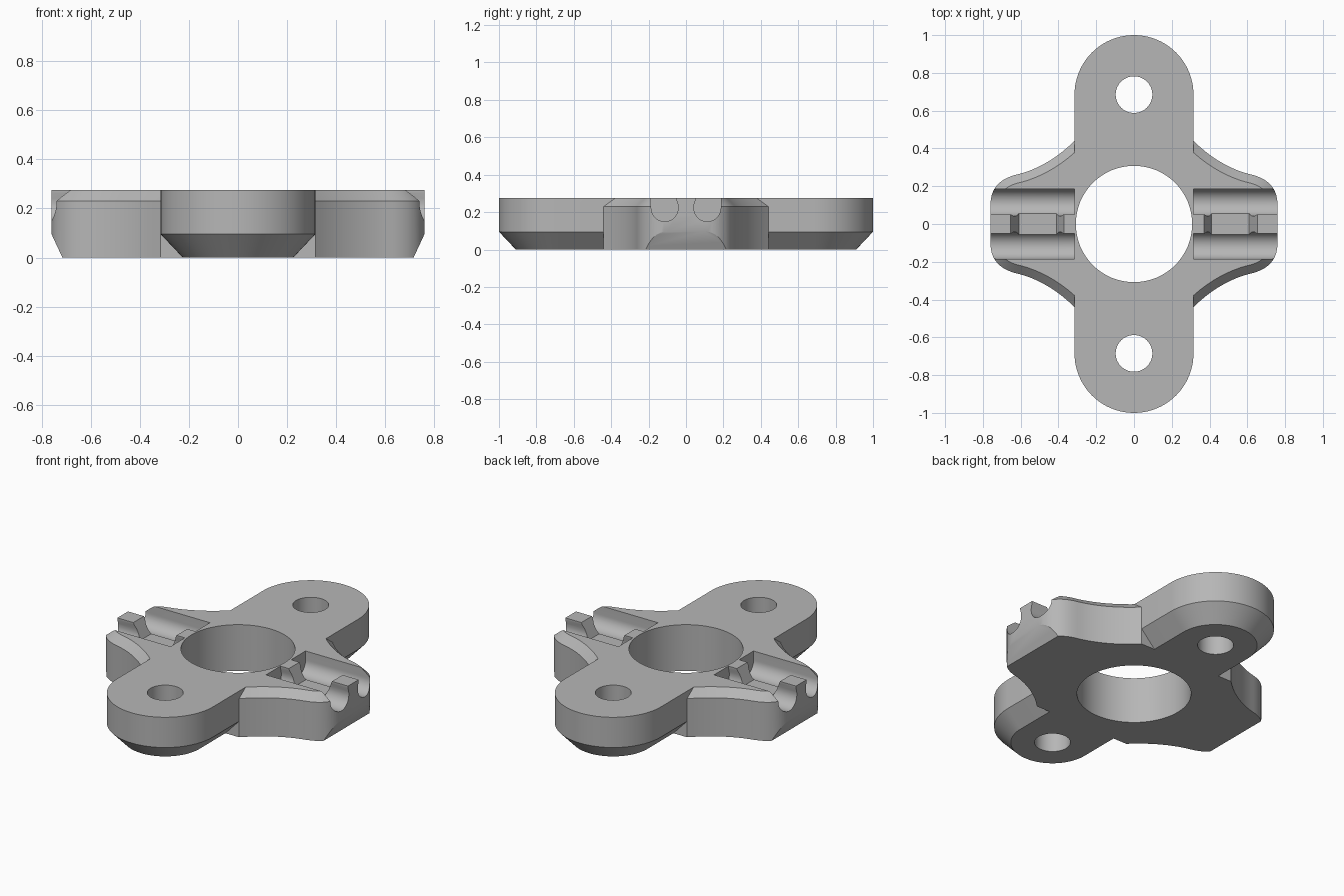
import bpy, bmesh
from math import sin, cos, pi
from mathutils import Vector

if "Cube" in bpy.data.objects:
    bpy.data.objects.remove(bpy.data.objects["Cube"])

TOP = 0.275
grey = bpy.data.materials.new("plain grey")
grey.use_nodes = True
COLOUR = (0.47, 0.47, 0.47, 1)
grey.diffuse_color = COLOUR
grey.node_tree.nodes["Principled BSDF"].inputs["Base Color"].default_value = COLOUR


def loft(name, rings):
    """Closed solid through rings of equal point count, capped at both ends."""
    bm = bmesh.new()
    rows = [[bm.verts.new(p) for p in ring] for ring in rings]
    n = len(rows[0])
    for a, b in zip(rows, rows[1:]):
        for i in range(n):
            j = (i + 1) % n
            bm.faces.new((a[i], a[j], b[j], b[i]))
    bm.faces.new(rows[0][::-1])
    bm.faces.new(rows[-1])
    bmesh.ops.recalc_face_normals(bm, faces=bm.faces)
    mesh = bpy.data.meshes.new(name)
    bm.to_mesh(mesh)
    bm.free()
    mesh.materials.append(grey)
    obj = bpy.data.objects.new(name, mesh)
    bpy.context.collection.objects.link(obj)
    return obj


def combine(target, tool, operation):
    mod = target.modifiers.new(operation, 'BOOLEAN')
    mod.operation, mod.solver, mod.object = operation, 'EXACT', tool
    bpy.context.view_layer.objects.active = target
    bpy.ops.object.modifier_apply(modifier=mod.name)
    bpy.data.objects.remove(tool)


def stadium(radius, z, steps=40):
    """Outline of the long mounting lobe with rounded ends."""
    pts = []
    for side in (1, -1):
        for i in range(steps + 1):
            a = pi * i / steps
            pts.append((side * radius * cos(a), side * (0.685 + radius * sin(a)), z))
    return pts


def bezier(a, b, c, d, steps):
    a, b, c, d = map(Vector, (a, b, c, d))
    return [a * (1 - t) ** 3 + b * 3 * t * (1 - t) ** 2 + c * 3 * t * t * (1 - t) + d * t ** 3
            for t in (i / steps for i in range(steps + 1))]


def inset(pts, amount):
    """Move the outline inwards, leaving the blunt arm ends in place."""
    out = []
    for i, p in enumerate(pts):
        e1 = (p - pts[i - 1]).normalized()
        e2 = (pts[(i + 1) % len(pts)] - p).normalized()
        n = Vector((-e1.y - e2.y, e1.x + e2.x)).normalized()
        out.append(p + n * (amount if abs(p.y) > 0.12 else 0) / max(0.6, n.dot(Vector((-e1.y, e1.x)))))
    return out


def at_height(pts, z):
    return [(p.x, p.y, z) for p in pts]


# Long lobe with a chamfered underside
bracket = loft("bracket_body", [stadium(0.225, 0), stadium(0.315, 0.095), stadium(0.315, TOP)])

# Side arms: rounded end corner, then a concave flank
quarter = bezier((0.76, 0.1), (0.76, 0.19), (0.71, 0.24), (0.62, 0.262), 14)
quarter += bezier((0.62, 0.262), (0.52, 0.285), (0.41, 0.345), (0.315, 0.44), 14)[1:]
half = quarter + [Vector((-p.x, p.y)) for p in reversed(quarter)]
outline = half + [-p for p in half]
arms = loft("side_arms", [at_height(outline, 0), at_height(outline, 0.23),
                          at_height(inset(outline, 0.045), TOP)])

for s in (1, -1):
    # Sloping undercut at the arm tip
    wedge = [(0.76, 0.097), (0.8, 0.183), (0.9, 0.183), (0.9, -0.05), (0.692, -0.05)]
    combine(arms, loft("tip_cutter", [[(s * x, y, z) for x, z in wedge] for y in (-0.5, 0.5)]),
            'DIFFERENCE')

combine(bracket, arms, 'UNION')

# Twin cable grooves and the notched rail between them
for s in (1, -1):
    for side in (1, -1):
        arc = [(0.114 - 0.072 * cos(pi * i / 24), 0.222 - 0.072 * sin(pi * i / 24))
               for i in range(25)]
        profile = arc + [(0.186, 0.35), (0.05, 0.35), (0.05, 0.262), (0.043, 0.24)]
        combine(bracket, loft("groove_cutter", [[(s * x, side * y, z) for y, z in profile]
                                                for x in (0.315, 0.9)]), 'DIFFERENCE')
    notch = [(0.41, 0.18), (0.61, 0.18), (0.655, TOP), (0.655, 0.35), (0.37, 0.35), (0.37, TOP)]
    combine(bracket, loft("notch_cutter", [[(s * x, y, z) for x, z in notch]
                                           for y in (-0.08, 0.08)]), 'DIFFERENCE')

# Central bore and two bolt holes
for y0, radius in ((0, 0.308), (0.685, 0.097), (-0.685, 0.097)):
    ring = [(radius * cos(pi * i / 40), y0 + radius * sin(pi * i / 40)) for i in range(80)]
    combine(bracket, loft("hole_cutter", [[(x, y, z) for x, y in ring] for z in (-0.1, 0.4)]),
            'DIFFERENCE')

bpy.ops.object.select_all(action='DESELECT')
bracket.select_set(True)
bpy.context.view_layer.objects.active = bracket
bpy.ops.object.shade_smooth_by_angle(angle=0.45)
